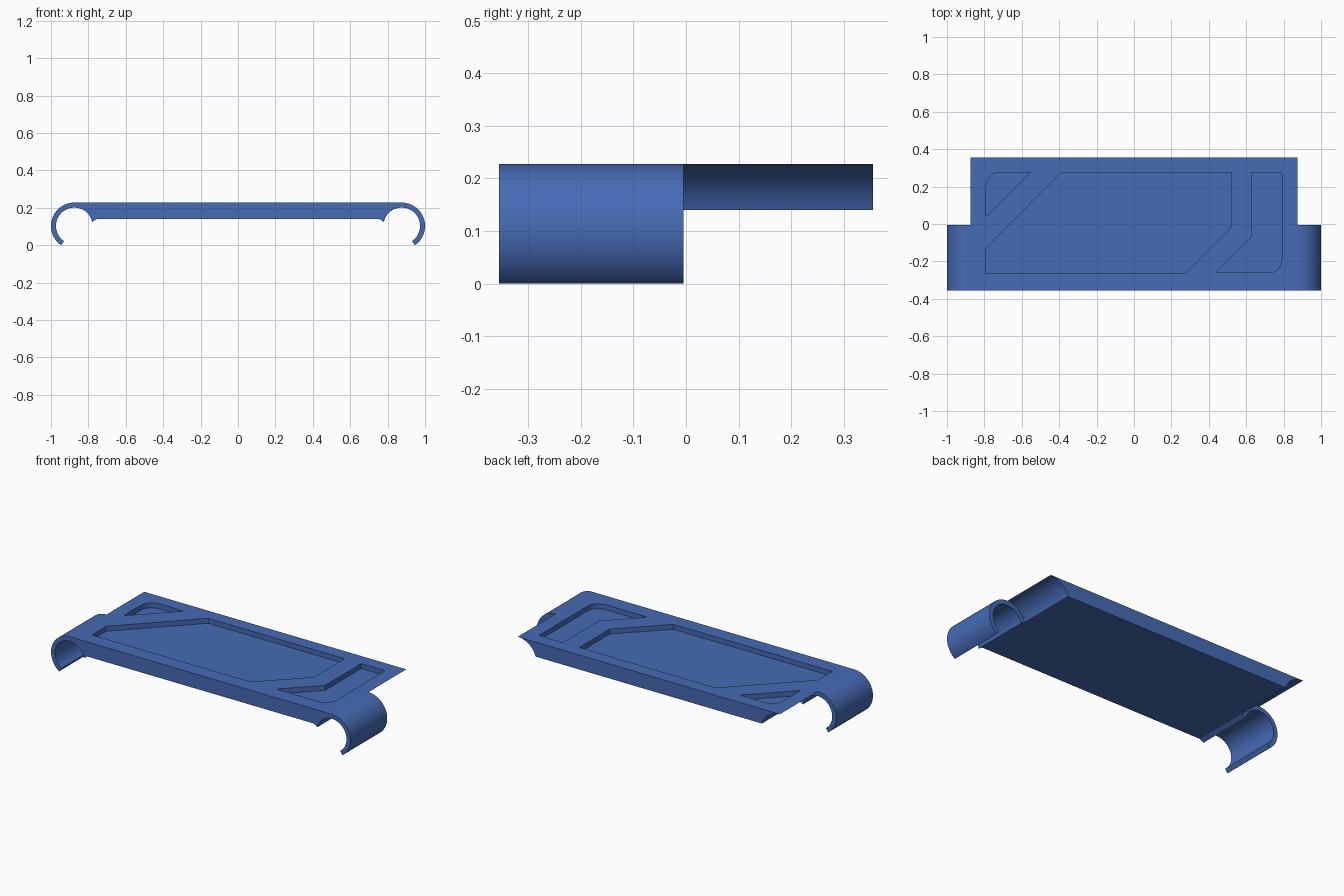
import bpy, bmesh, math

if "Cube" in bpy.data.objects:
    bpy.data.objects.remove(bpy.data.objects["Cube"])

TOP, BOTTOM = 0.228, 0.14          # plate heights
CX, CZ = 0.875, 0.103              # clip axis
R_OUT, R_IN = 0.125, 0.098         # clip radii
Y_FRONT, Y_STEP, Y_BACK = -0.355, -0.005, 0.355
DEPTH = 0.03                       # recess depth

blue = bpy.data.materials.new("blue")
blue.diffuse_color = (0.061, 0.147, 0.462, 1)
blue.use_nodes = True
blue.node_tree.nodes["Principled BSDF"].inputs["Base Color"].default_value = blue.diffuse_color


def arc(cx, cy, r, a0, a1, n):
    return [(cx + r * math.cos(math.radians(a0 + (a1 - a0) * i / n)),
             cy + r * math.sin(math.radians(a0 + (a1 - a0) * i / n))) for i in range(n + 1)]


def prism(name, points, place, low, high):
    """Extrude a closed 2D outline between two levels."""
    bm = bmesh.new()
    a = [bm.verts.new(place(u, v, low)) for u, v in points]
    b = [bm.verts.new(place(u, v, high)) for u, v in points]
    bm.faces.new(a)
    bm.faces.new(b[::-1])
    n = len(points)
    for i in range(n):
        bm.faces.new((a[i], b[i], b[(i + 1) % n], a[(i + 1) % n]))
    bmesh.ops.recalc_face_normals(bm, faces=bm.faces)
    mesh = bpy.data.meshes.new(name)
    bm.to_mesh(mesh)
    bm.free()
    mesh.materials.append(blue)
    obj = bpy.data.objects.new(name, mesh)
    bpy.context.collection.objects.link(obj)
    return obj


def combine(target, other, operation):
    mod = target.modifiers.new(operation, 'BOOLEAN')
    mod.operation, mod.object, mod.solver = operation, other, 'EXACT'
    bpy.context.view_layer.objects.active = target
    bpy.ops.object.modifier_apply(modifier=mod.name)
    bpy.data.objects.remove(other)


def along_y(u, v, y):
    return (u, y, v)


def along_z(u, v, z):
    return (u, v, z)


def mirrored(half):
    return half + [(-x, z) for x, z in reversed(half)]


# Front section: plate with an open round clip at each end (right half, then mirrored)
edge = math.degrees(math.asin((BOTTOM - CZ) / R_OUT))
front_half = ([(CX - R_OUT * math.cos(math.radians(edge)), BOTTOM)]
              + arc(CX, CZ, R_IN, 167, -55.5, 52)
              + arc(CX, CZ, R_OUT, -55.5, 90, 36))
plate = prism("clip_plate", mirrored(front_half), along_y, Y_FRONT, Y_STEP)

# Rear section: plate whose ends are hollowed to a sharp upper edge
rear_half = arc(CX, CZ, R_OUT, 180 - edge, 90, 20)
rear = prism("rear_plate", mirrored(rear_half), along_y, Y_STEP, Y_BACK)
combine(plate, rear, 'UNION')

# Recesses in the top face
recesses = {
    "main_recess": [(-0.39, 0.275), (0.52, 0.275), (0.52, -0.015),
                    (0.27, -0.265), (-0.79, -0.265), (-0.79, -0.13)],
    "left_recess": [(-0.79, 0.04), (-0.555, 0.275)] + arc(-0.72, 0.205, 0.07, 90, 180, 8),
    "right_recess": [(0.63, 0.275)] + arc(0.78, 0.265, 0.01, 90, 0, 3)
                    + arc(0.72, -0.19, 0.07, 0, -90, 8) + [(0.44, -0.26), (0.63, -0.07)],
}
for name, outline in recesses.items():
    combine(plate, prism(name, outline, along_z, TOP - DEPTH, TOP + 0.1), 'DIFFERENCE')

# Smooth curved walls, keep hard edges
bpy.ops.object.select_all(action='DESELECT')
plate.select_set(True)
bpy.context.view_layer.objects.active = plate
bpy.ops.object.shade_smooth_by_angle(angle=math.radians(30))
